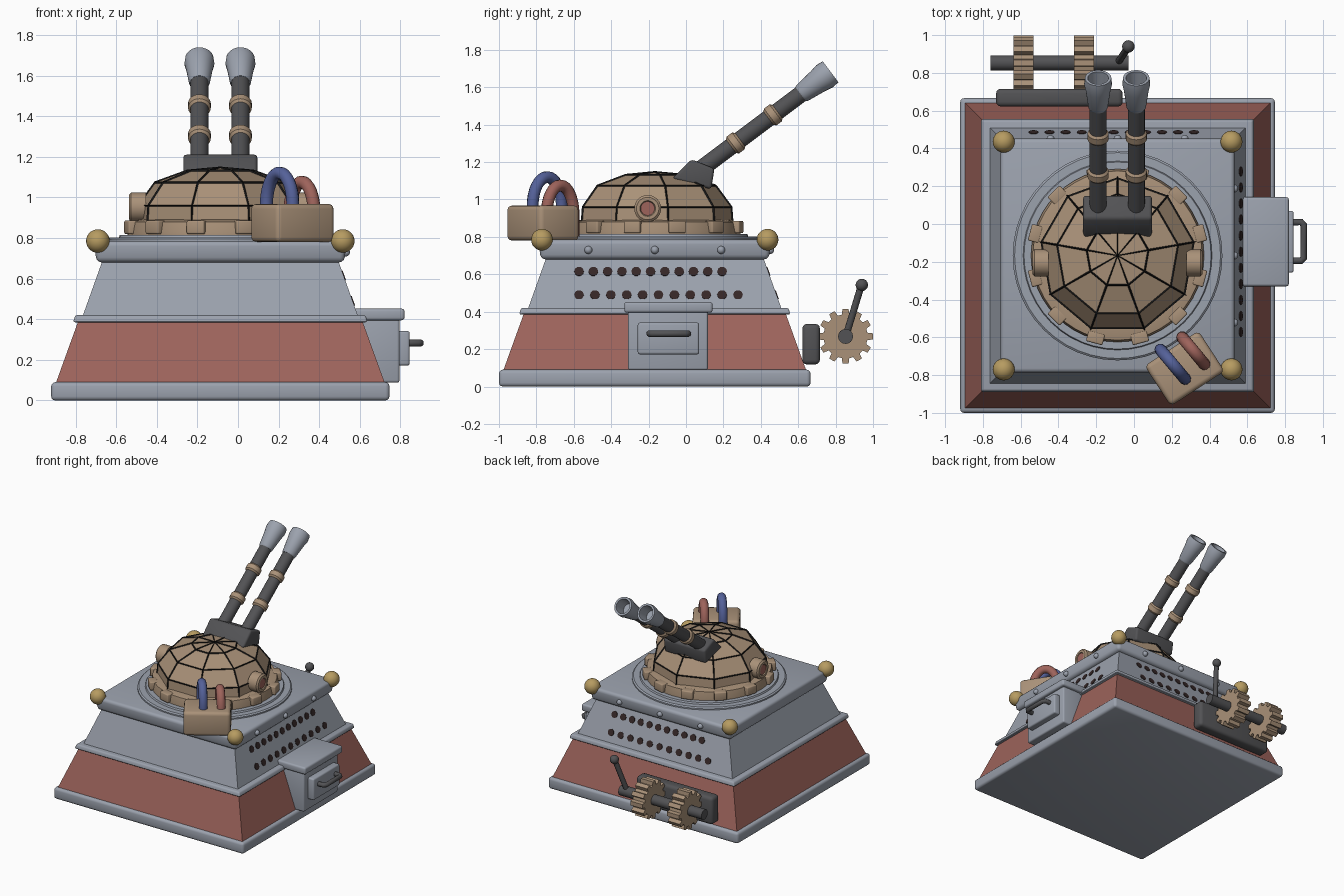
import bpy, bmesh, math
from mathutils import Vector, Matrix

if "Cube" in bpy.data.objects:
    bpy.data.objects.remove(bpy.data.objects["Cube"])

CX, CY = -0.087, -0.167          # centre of the bunker


def material(name, rgb):
    m = bpy.data.materials.new(name)
    m.diffuse_color = (*rgb, 1)
    m.use_nodes = True
    m.node_tree.nodes["Principled BSDF"].inputs["Base Color"].default_value = m.diffuse_color
    return m


GREY = material("steel grey", (0.33, 0.36, 0.42))
RED = material("brick red", (0.34, 0.125, 0.105))
TAN = material("bronze tan", (0.40, 0.285, 0.19))
DARK = material("gunmetal", (0.085, 0.085, 0.09))
BLACK = material("seam black", (0.008, 0.008, 0.008))
HOLE = material("vent brown", (0.035, 0.02, 0.02))
GOLD = material("brass gold", (0.47, 0.33, 0.12))
BLUE = material("hose blue", (0.09, 0.12, 0.32))


def finish(name, bm, mat, loc=(0, 0, 0), rot=None, smooth=True, bevel=0):
    if bevel:
        bmesh.ops.bevel(bm, geom=bm.edges[:], offset=bevel, segments=3,
                        profile=0.5, affect='EDGES')
    bmesh.ops.recalc_face_normals(bm, faces=bm.faces[:])
    me = bpy.data.meshes.new(name)
    bm.to_mesh(me)
    bm.free()
    me.materials.append(mat)
    if smooth:
        me.shade_smooth()
        me.set_sharp_from_angle(angle=math.radians(35))
    ob = bpy.data.objects.new(name, me)
    bpy.context.collection.objects.link(ob)
    ob.location = loc
    if rot is not None:
        ob.rotation_mode = 'QUATERNION'
        ob.rotation_quaternion = rot
    return ob


def loft(name, rings, mat, **kw):
    """Skin a list of closed point rings and cap both ends."""
    bm = bmesh.new()
    loops = [[bm.verts.new(p) for p in r] for r in rings]
    n = len(loops[0])
    for a, b in zip(loops, loops[1:]):
        for i in range(n):
            bm.faces.new((a[i], a[(i + 1) % n], b[(i + 1) % n], b[i]))
    bm.faces.new(loops[0])
    bm.faces.new(loops[-1])
    return finish(name, bm, mat, **kw)


def square(h, z):
    return [(CX + sx * h, CY + sy * h, z) for sx, sy in ((-1, -1), (1, -1), (1, 1), (-1, 1))]


def lathe(name, profile, mat, loc, axis=(0, 0, 1), n=32, **kw):
    """Revolve (radius, height) pairs about an axis."""
    rings = [[(r * math.cos(2 * math.pi * i / n), r * math.sin(2 * math.pi * i / n), z)
              for i in range(n)] for r, z in profile]
    return loft(name, rings, mat, loc=loc, rot=Vector(axis).to_track_quat('Z', 'Y'), **kw)


def box(name, lo, hi, mat, bevel=0.01, turn=0):
    bm = bmesh.new()
    bmesh.ops.create_cube(bm, size=1)
    lo, hi = Vector(lo), Vector(hi)
    bmesh.ops.scale(bm, vec=hi - lo, verts=bm.verts[:])
    return finish(name, bm, mat, loc=(lo + hi) / 2,
                  rot=Matrix.Rotation(turn, 3, 'Z').to_quaternion(), bevel=bevel)


def ball(name, r, loc, mat):
    bm = bmesh.new()
    bmesh.ops.create_uvsphere(bm, u_segments=24, v_segments=14, radius=r)
    return finish(name, bm, mat, loc=loc)


def tube(name, pts, r, mat):
    cu = bpy.data.curves.new(name, 'CURVE')
    cu.dimensions, cu.bevel_depth, cu.bevel_resolution, cu.use_fill_caps = '3D', r, 3, True
    sp = cu.splines.new('POLY')
    sp.points.add(len(pts) - 1)
    for p, co in zip(sp.points, pts):
        p.co = (*co, 1)
    sp.use_smooth = True
    cu.materials.append(mat)
    ob = bpy.data.objects.new(name, cu)
    bpy.context.collection.objects.link(ob)
    return ob


# Stepped pyramid body
loft("base_plinth", [square(0.833, 0), square(0.833, 0.09)], GREY, bevel=0.02)
loft("red_skirt", [square(0.812, 0.08), square(0.70, 0.39)], RED, smooth=False)
loft("middle_trim", [square(0.725, 0.385), square(0.715, 0.42)], GREY, bevel=0.01)
loft("upper_wall", [square(0.68, 0.41), square(0.58, 0.69)], GREY, smooth=False)
loft("top_slab", [square(0.61, 0.68), square(0.622, 0.785)], GREY, bevel=0.025)

# Turntable, dome collar and its lugs
lathe("turntable", [(0.555, 0.77), (0.555, 0.795), (0.545, 0.803), (0.50, 0.803), (0.495, 0.815)],
      GREY, (CX, CY, 0), n=48)
lathe("dome_collar", [(0.458, 0.81), (0.458, 0.83), (0.448, 0.88), (0.40, 0.89)],
      TAN, (CX, CY, 0), n=48)
for i in range(12):
    a = math.radians(15 + 30 * i)
    c = Vector((CX + 0.45 * math.cos(a), CY + 0.45 * math.sin(a), 0.853))
    d = Vector((0.03, 0.045, 0.033))
    box("collar_lug", c - d, c + d, TAN, bevel=0.008, turn=a)

# Nine-sided dome with dark seams
seg = 9
bm = bmesh.new()
prev = None
for r, z in ((0.418, 0.83), (0.408, 0.96), (0.325, 1.073), (0.165, 1.13)):
    ring = [bm.verts.new((r * math.sin(2 * math.pi * i / seg), r * math.cos(2 * math.pi * i / seg), z))
            for i in range(seg)]
    if prev:
        for i in range(seg):
            j = (i + 1) % seg
            bm.faces.new((prev[i], prev[j], ring[j], ring[i]))
    prev = ring
apex = bm.verts.new((0, 0, 1.145))
for i in range(seg):
    bm.faces.new((prev[i], prev[(i + 1) % seg], apex))
seams = bm.copy()
finish("dome", bm, TAN, loc=(CX, CY, 0), smooth=False)
ob = finish("dome_seams", seams, BLACK, loc=(CX, CY, 0), smooth=False)
w = ob.modifiers.new("seam", 'WIREFRAME')
w.thickness, w.offset, w.use_even_offset, w.use_boundary = 0.014, 0, False, False

# Round side ports on the dome
for s in (-1, 1):
    lathe("port_ring", [(0.072, 0), (0.072, 0.075), (0.06, 0.085), (0.042, 0.085), (0.036, 0.07)],
          TAN, (CX + s * 0.365, -0.205, 0.952), (s, 0, 0))
    lathe("port_lens", [(0.037, 0), (0.037, 0.009)], RED, (CX + s * 0.436, -0.205, 0.952), (s, 0, 0))

# Twin guns
profile = ((-0.075, 1.11), (0.135, 1.055), (0.152, 1.165), (0.03, 1.215))
loft("gun_mount", [[(CX + s * 0.182, y, z) for y, z in profile] for s in (-1, 1)],
     DARK, bevel=0.016)
aim = Vector((0, 0.8, 0.6))
for x in (-0.19, 0.012):
    tip = Vector((x, 0.773, 1.683))
    lathe("barrel", [(0.045, 0), (0.045, 0.72)], DARK, tip - aim * 0.87, aim, n=24)
    for t in (0.385, 0.635):
        lathe("barrel_band", [(0.045, -0.03), (0.056, -0.018), (0.056, 0.018), (0.045, 0.03)],
              TAN, tip - aim * t, aim, n=24)
    lathe("muzzle", [(0.046, -0.2), (0.052, -0.19), (0.066, -0.08), (0.074, -0.04), (0.07, 0),
                     (0.055, 0), (0.047, -0.1)], GREY, tip, aim, n=24)

# Corner balls
for sx in (-1, 1):
    for sy in (-1, 1):
        ball("corner_ball", 0.058, (CX + sx * 0.603, CY + sy * 0.603, 0.785), GOLD)

# Vent holes and rivets on the right and back walls
for name, turn in (("right", 0), ("back", math.pi / 2)):
    q = Matrix.Rotation(turn, 3, 'Z')
    centre = Vector((CX, CY, 0))
    slope = q @ Vector((0.28, 0, 0.10)).normalized()
    for z, step in ((0.615, 0.0765), (0.49, 0.085)):
        for i in range(11):
            p = Vector((0.68 - (z - 0.41) * 0.357, -0.405 + i * step, z))
            lathe(name + "_vent", [(0.026, -0.01), (0.026, 0.004)], HOLE,
                  centre + q @ p, slope, n=10, smooth=False)
    for o in (-0.355, 0, 0.355):
        ball(name + "_rivet", 0.021, centre + q @ Vector((0.617, o, 0.73)), GREY)

# Power box with two hoses
box("power_box", (0.098, -0.892, 0.78), (0.438, -0.638, 0.968), TAN, bevel=0.025,
    turn=math.radians(33))
for name, a, b, top, mat in (("blue_hose", (0.14, -0.665), (0.27, -0.82), 1.12, BLUE),
                             ("red_hose", (0.255, -0.60), (0.375, -0.745), 1.075, RED)):
    a, b = Vector(a), Vector(b)
    base = top - 0.155
    pts = [(*a, 0.80)]
    for i in range(17):
        t = math.pi * i / 16
        pts.append((*((a + b) / 2 + (a - b) / 2 * math.cos(t)), base + 0.155 * math.sin(t)))
    pts.append((*b, 0.90))
    tube(name, pts, 0.032, mat)

# Supply hatch on the right side
box("hatch_body", (0.55, -0.31, 0.088), (0.795, 0.117, 0.41), GREY, 0.012)
box("hatch_cap", (0.56, -0.33, 0.395), (0.82, 0.142, 0.452), GREY, 0.014)
box("hatch_door", (0.78, -0.258, 0.172), (0.845, 0.07, 0.342), GREY, 0.012)
tube("hatch_handle", [(0.83, -0.195, 0.283), (0.885, -0.195, 0.283), (0.898, -0.18, 0.283),
                      (0.898, -0.005, 0.283), (0.885, 0.01, 0.283), (0.83, 0.01, 0.283)],
     0.018, DARK)

# Gear drive at the back
box("drive_plate", (-0.73, 0.622, 0.118), (-0.06, 0.716, 0.335), DARK, 0.025)
GY, GZ, teeth = 0.853, 0.268, 12
lathe("drive_shaft", [(0.04, 0), (0.04, 0.73)], DARK, (-0.76, GY, GZ), (1, 0, 0), n=16)
for x in (-0.585, -0.265):
    outline = []
    for i in range(teeth):
        for da, r in ((-0.17, 0.118), (-0.11, 0.147), (0.11, 0.147), (0.17, 0.118)):
            a = 2 * math.pi * i / teeth + da
            outline.append((GY + r * math.cos(a), GZ + r * math.sin(a)))
    loft("gear", [[(x + s * 0.053, y, z) for y, z in outline] for s in (-1, 1)], TAN, smooth=False)
tube("lever_arm", [(-0.085, 0.855, 0.27), (-0.03, 0.937, 0.54)], 0.019, DARK)
ball("lever_knob", 0.033, (-0.03, 0.94, 0.543), DARK)
